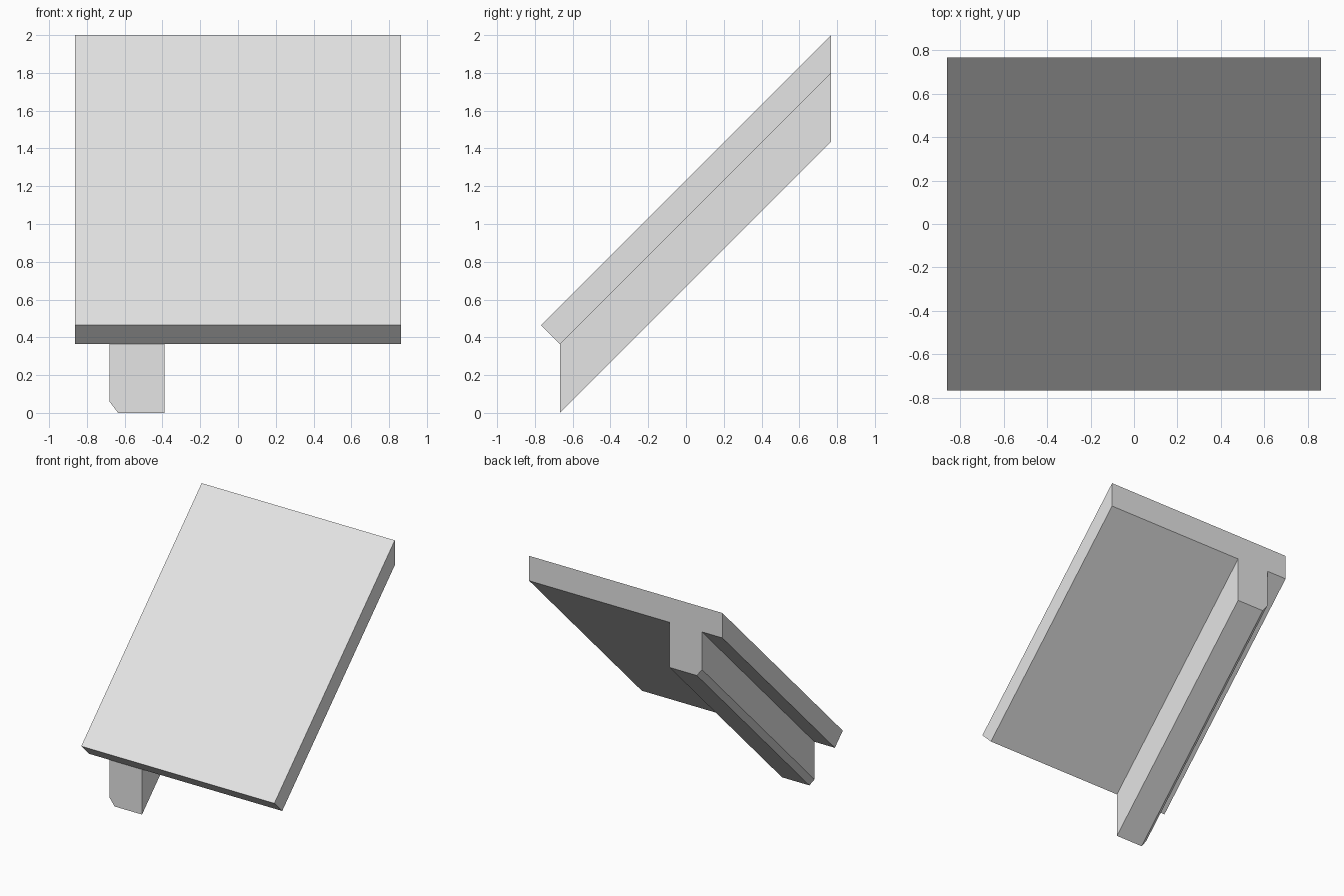
import bpy
import bmesh

cube = bpy.data.objects.get("Cube")
if cube:
    bpy.data.objects.remove(cube, do_unlink=True)

# Single light grey finish
grey = bpy.data.materials.new("light_grey")
grey.use_nodes = True
colour = (0.78, 0.78, 0.78, 1)
grey.diffuse_color = colour
grey.node_tree.nodes["Principled BSDF"].inputs["Base Color"].default_value = colour

BACK = 0.768      # vertical cut at the upper end
HEEL = -0.667     # line where the slab underside meets the beam front
TOE = -0.768      # lowest front edge of the slab top


def sloped_bar(name, section):
    """Run a section of (x, front y, front z) points up a 45 degree slope to the back."""
    bm = bmesh.new()
    front = [bm.verts.new(p) for p in section]
    back = [bm.verts.new((x, BACK, z + BACK - y)) for x, y, z in section]
    bm.faces.new(front)
    bm.faces.new(back[::-1])
    count = len(section)
    for i in range(count):
        j = (i + 1) % count
        bm.faces.new((front[j], front[i], back[i], back[j]))
    bmesh.ops.recalc_face_normals(bm, faces=bm.faces)
    mesh = bpy.data.meshes.new(name)
    bm.to_mesh(mesh)
    bm.free()
    mesh.materials.append(grey)
    obj = bpy.data.objects.new(name, mesh)
    bpy.context.collection.objects.link(obj)
    return obj


# Sloping slab, its lower end cut square to the slope
half = 0.862
under = 0.364
top = 0.464
sloped_bar("sloping_slab", [(-half, HEEL, under), (half, HEEL, under),
                            (half, TOE, top), (-half, TOE, top)])

# Supporting beam with a plumb-cut end and one chamfered lower edge
left, right = -0.39, -0.68
beam = [(right, under), (right, 0.06), (right + 0.045, 0), (left, 0), (left, under)]
sloped_bar("support_beam", [(x, HEEL, z) for x, z in beam])
